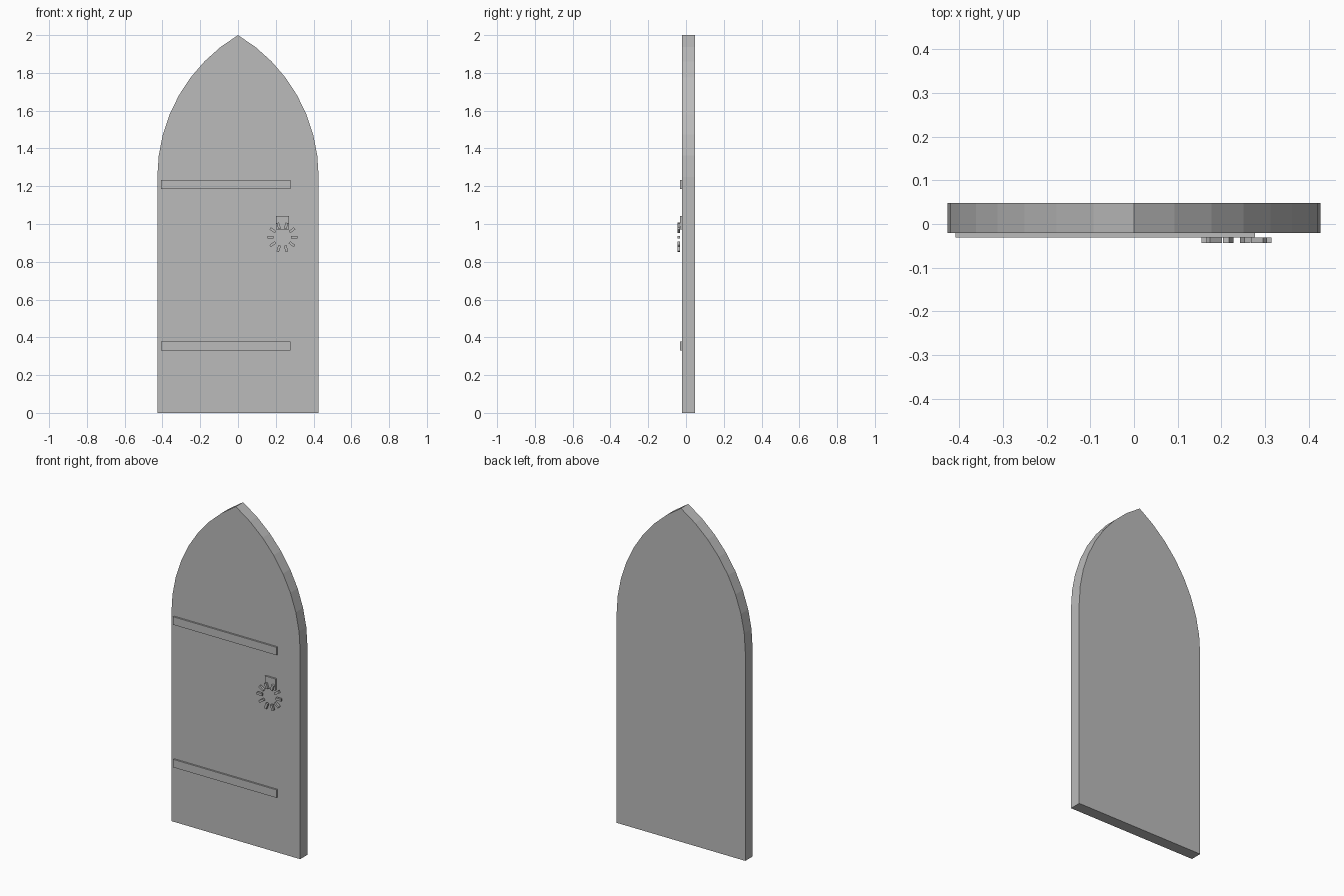
import bpy
import bmesh
from math import asin, cos, sin, pi, radians
from mathutils import Matrix, Vector

cube = bpy.data.objects.get("Cube")
if cube:
    bpy.data.objects.remove(cube, do_unlink=True)

grey = bpy.data.materials.new("plain grey")
grey.use_nodes = True
colour = (0.5, 0.5, 0.5, 1)
grey.diffuse_color = colour
grey.node_tree.nodes["Principled BSDF"].inputs["Base Color"].default_value = colour


def finish(name, bm):
    bmesh.ops.recalc_face_normals(bm, faces=bm.faces)
    mesh = bpy.data.meshes.new(name)
    bm.to_mesh(mesh)
    bm.free()
    mesh.materials.append(grey)
    obj = bpy.data.objects.new(name, mesh)
    bpy.context.collection.objects.link(obj)


def add_box(bm, size, matrix):
    bmesh.ops.create_cube(bm, size=1, matrix=matrix @ Matrix.Diagonal((*size, 1)))


def box(name, x0, x1, y0, y1, z0, z1):
    bm = bmesh.new()
    centre = Vector((x0 + x1, y0 + y1, z0 + z1)) / 2
    add_box(bm, (x1 - x0, y1 - y0, z1 - z0), Matrix.Translation(centre))
    finish(name, bm)


# Door leaf: pointed arch made of two equal arcs above straight sides
HALF, SPRING, TOP = 0.427, 1.25, 2.0
FRONT, BACK = -0.021, 0.048
STEPS = 8
rise = TOP - SPRING
radius = (HALF ** 2 + rise ** 2) / (2 * HALF)
sweep = asin(rise / radius)
angles = [sweep * i / STEPS for i in range(STEPS)]
right_side = [(HALF, 0)] + [
    (HALF - radius + radius * cos(a), SPRING + radius * sin(a)) for a in angles]
outline = right_side + [(0, TOP)] + [(-x, z) for x, z in reversed(right_side)]

bm = bmesh.new()
face = bm.faces.new([bm.verts.new((x, FRONT, z)) for x, z in outline])
result = bmesh.ops.extrude_face_region(bm, geom=[face], use_keep_orig=True)
moved = [v for v in result["geom"] if isinstance(v, bmesh.types.BMVert)]
bmesh.ops.translate(bm, verts=moved, vec=(0, BACK - FRONT, 0))
finish("door_leaf", bm)

# Hinge straps and handle plate
PLATE = -0.031
for name, z in (("lower_strap", 0.355), ("upper_strap", 1.21)):
    box(name, -0.408, 0.277, PLATE, FRONT, z - 0.024, z + 0.024)
box("handle_plate", 0.2, 0.27, PLATE, FRONT, 0.972, 1.042)

# Handle: a circle of short radial bars
INNER, OUTER, BARS = 0.046, 0.08, 10
DEPTH = 0.013
bm = bmesh.new()
centre = Matrix.Translation((0.235, PLATE - DEPTH / 2, 0.93))
for i in range(BARS):
    turn = Matrix.Rotation(2 * pi * i / BARS, 4, "Y")
    out = Matrix.Translation(((INNER + OUTER) / 2, 0, 0))
    add_box(bm, (OUTER - INNER, DEPTH, 0.014), centre @ turn @ out)
finish("ring_handle", bm)
